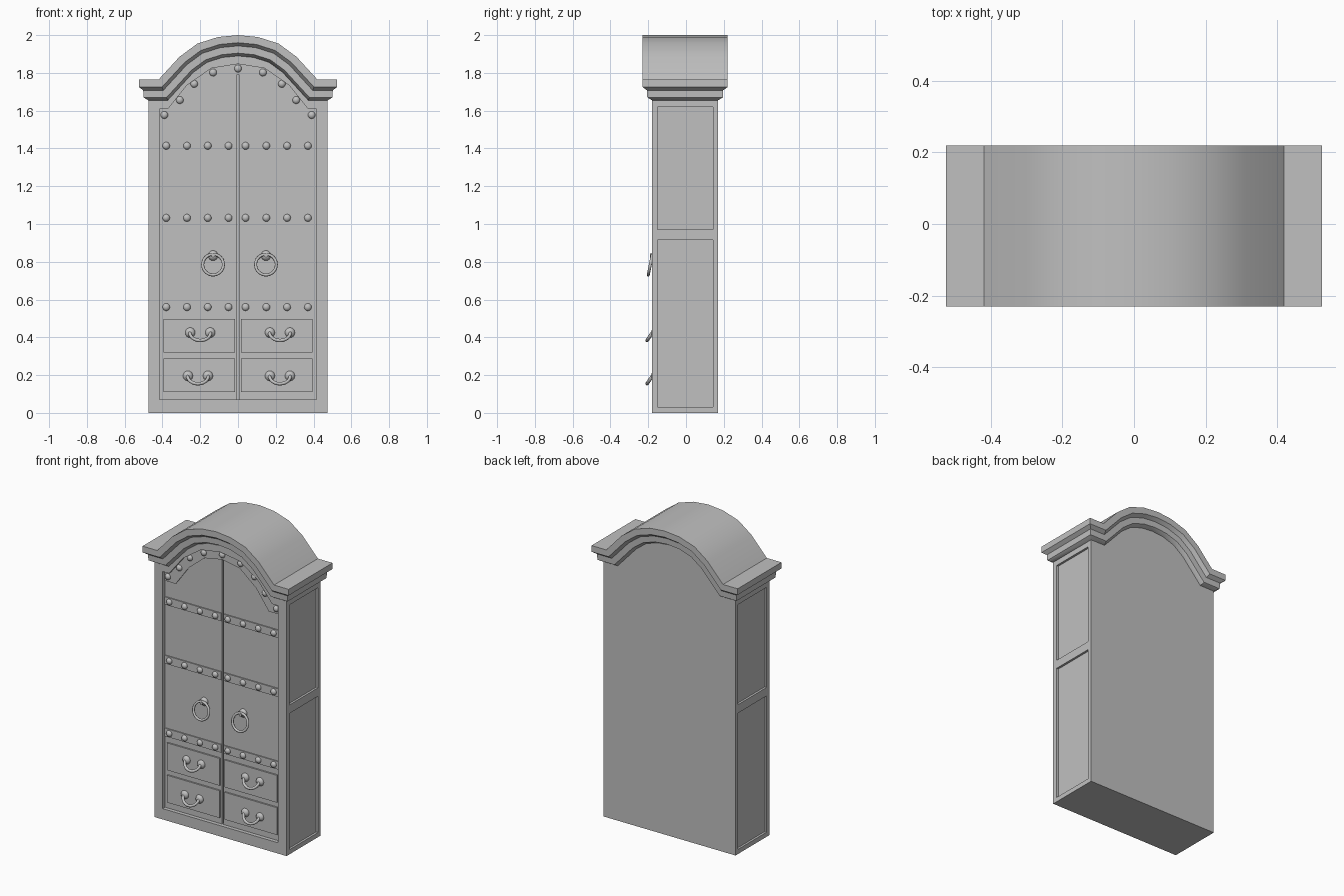
import bpy, bmesh, math
from mathutils import Vector

cube = bpy.data.objects.get("Cube")
if cube:
    bpy.data.objects.remove(cube, do_unlink=True)

grey = bpy.data.materials.new("plain_grey")
grey.use_nodes = True
grey.diffuse_color = (0.53, 0.53, 0.53, 1)
grey.node_tree.nodes["Principled BSDF"].inputs["Base Color"].default_value = (0.53, 0.53, 0.53, 1)

FRONT, BACK, HALF = -0.18, 0.17, 0.475
DOOR = -0.155


def finish(name, bm, smooth=False):
    bmesh.ops.recalc_face_normals(bm, faces=bm.faces[:])
    me = bpy.data.meshes.new(name)
    bm.to_mesh(me)
    bm.free()
    me.materials.append(grey)
    ob = bpy.data.objects.new(name, me)
    bpy.context.collection.objects.link(ob)
    if smooth:
        bpy.ops.object.select_all(action='DESELECT')
        ob.select_set(True)
        bpy.context.view_layer.objects.active = ob
        bpy.ops.object.shade_smooth_by_angle(angle=math.radians(35))
    return ob


def prism(name, pts, y0, y1):
    """Extrude an (x, z) outline from y0 to y1."""
    bm = bmesh.new()
    face = bm.faces.new([bm.verts.new((x, y0, z)) for x, z in pts])
    ext = bmesh.ops.extrude_face_region(bm, geom=[face])
    moved = [v for v in ext["geom"] if isinstance(v, bmesh.types.BMVert)]
    bmesh.ops.translate(bm, verts=moved, vec=(0, y1 - y0, 0))
    return finish(name, bm)


def box(name, x0, x1, y0, y1, z0, z1):
    return prism(name, [(x0, z0), (x1, z0), (x1, z1), (x0, z1)], y0, y1)


def cut(ob, cutter):
    mod = ob.modifiers.new("cut", 'BOOLEAN')
    mod.operation, mod.solver, mod.object = 'DIFFERENCE', 'EXACT', cutter
    bpy.context.view_layer.objects.active = ob
    bpy.ops.object.modifier_apply(modifier=mod.name)
    bpy.data.objects.remove(cutter, do_unlink=True)


def mirrored(half):
    """Right half outline, centre last, to a full left-to-right path."""
    return [(-x, z) for x, z in half] + half[-2::-1]


def lowered(path, t):
    """Offset a left-to-right path downward by t with mitred corners."""
    pts = [Vector(p) for p in path]
    out = []
    for i, p in enumerate(pts):
        a = (p - pts[i - 1]).normalized() if i else (pts[1] - p).normalized()
        b = (pts[i + 1] - p).normalized() if i < len(pts) - 1 else a
        n = Vector((a.y + b.y, -a.x - b.x)).normalized()
        out.append(p + n * (t / n.dot(Vector((a.y, -a.x)))))
    return out


# Arched outlines
crown = mirrored([(HALF, 1.765), (0.42, 1.765), (0.31, 1.885),
                  (0.215, 1.955), (0.105, 1.99), (0, 2.0)])
arch_out = mirrored([(0.415, 1.61), (0.37, 1.61), (0.27, 1.735),
                     (0.14, 1.825), (0, 1.847)])
arch_in = mirrored([(0.415, 1.545), (0.335, 1.545), (0.243, 1.672),
                    (0.127, 1.768), (0, 1.792)])

# Cabinet body with recessed door opening, door gap and side panels
top = [tuple(p) for p in lowered(crown, 0.08)]
body = prism("cabinet_body", [(HALF, 0), (-HALF, 0)] + top, FRONT, BACK)
cut(body, prism("door_cutter", [(0.415, 0.07), (-0.415, 0.07)] + arch_out, FRONT - 0.1, DOOR))
cut(body, box("gap_cutter", -0.006, 0.006, FRONT - 0.1, DOOR + 0.02, 0.072, 1.8))
for s in (-1, 1):
    for z0, z1 in ((0.03, 0.915), (0.97, 1.62)):
        xs = sorted((s * (HALF - 0.014), s * (HALF + 0.1)))
        cut(body, box("panel_cutter", xs[0], xs[1], -0.15, 0.143, z0, z1))

# Cornice: stepped moulding following the arch on front, back and ends
bm = bmesh.new()
rings = []
for t, grow in ((0, 0.05), (0.04, 0.05), (0.057, 0.027), (0.095, 0.025), (0.11, 0)):
    line = [Vector(p) for p in lowered(crown, t)]
    line[0].x, line[-1].x = -HALF - grow, HALF + grow
    front = [bm.verts.new((p.x, FRONT - grow, p.y)) for p in line]
    back = [bm.verts.new((p.x, BACK + grow, p.y)) for p in line]
    rings.append(front + back[::-1])
n = len(rings[0])
for a, b in zip(rings, rings[1:]):
    for i in range(n):
        j = (i + 1) % n
        bm.faces.new((a[i], a[j], b[j], b[i]))
for ring in (rings[0], rings[-1]):
    for i in range(n // 2 - 1):
        bm.faces.new((ring[i], ring[i + 1], ring[n - 2 - i], ring[n - 1 - i]))
finish("cornice", bm, True)

# Raised bands across the doors
prism("arch_band", arch_out + arch_in[::-1], DOOR - 0.007, DOOR + 0.003)
BANDS = ((1.39, 1.44), (1.007, 1.06), (0.535, 0.587))
for z0, z1 in BANDS:
    for s in (-1, 1):
        x0, x1 = sorted((s * 0.01, s * 0.415))
        box("door_band", x0, x1, DOOR - 0.007, DOOR + 0.003, z0, z1)


def ball(name, x, y, z, r, depth):
    """Ball flattened toward the door."""
    bm = bmesh.new()
    bmesh.ops.create_uvsphere(bm, u_segments=14, v_segments=8, radius=r)
    bmesh.ops.scale(bm, vec=(1, depth / r, 1), verts=bm.verts[:])
    bmesh.ops.translate(bm, vec=(x, y, z), verts=bm.verts[:])
    return finish(name, bm, True)


# Rivets
for z0, z1 in BANDS:
    for start in (-0.38, 0.04):
        for i in range(4):
            ball("rivet", start + i * 0.11, DOOR - 0.007, (z0 + z1) / 2 - 0.001, 0.02, 0.016)
for x, z in mirrored([(0.39, 1.577), (0.308, 1.656), (0.232, 1.742), (0.132, 1.802), (0, 1.823)]):
    ball("arch_rivet", x, DOOR - 0.007, z, 0.02, 0.016)


def tube(name, pts, r, closed=False, sides=8):
    """Round bar along a path."""
    cu = bpy.data.curves.new(name, 'CURVE')
    cu.dimensions = '3D'
    cu.bevel_depth, cu.bevel_resolution, cu.use_fill_caps = r, 2, True
    sp = cu.splines.new('POLY')
    sp.points.add(len(pts) - 1)
    for p, co in zip(sp.points, pts):
        p.co = (*co, 1)
    sp.use_cyclic_u = closed
    sp.use_smooth = True
    cu.materials.append(grey)
    ob = bpy.data.objects.new(name, cu)
    bpy.context.collection.objects.link(ob)
    return ob


# Door ring pulls, hanging slightly outward
for x in (-0.132, 0.148):
    ball("ring_mount", x, DOOR, 0.833, 0.027, 0.022)
    tube("ring_peg", [(x, DOOR, 0.833), (x, -0.19, 0.833)], 0.01)
    ring = []
    for i in range(24):
        a = math.tau * i / 24
        ring.append((x + 0.055 * math.sin(a), -0.189 - 0.011 * math.cos(a),
                     0.785 - 0.055 * math.cos(a)))
    tube("ring_pull", ring, 0.008, True)

# Drawers with drooping bail handles
for z0, z1, hz, centres in ((0.32, 0.497, 0.425, (-0.2, 0.222)),
                            (0.11, 0.287, 0.196, (-0.212, 0.222))):
    for s, c in zip((-1, 1), centres):
        x0, x1 = sorted((s * 0.017, s * 0.395))
        box("drawer_front", x0, x1, DOOR - 0.01, DOOR + 0.003, z0, z1)
        for side in (-1, 1):
            ball("handle_mount", c + side * 0.053, DOOR - 0.01, hz, 0.027, 0.02)
        bail = [(c - 0.053, DOOR - 0.01, hz)]
        for i in range(13):
            a = math.pi * i / 12
            drop = math.sin(a)
            bail.append((c - 0.055 * math.cos(a), -0.178 - 0.028 * drop, hz - 0.042 * drop))
        bail.append((c + 0.053, DOOR - 0.01, hz))
        tube("bail_handle", bail, 0.009)
